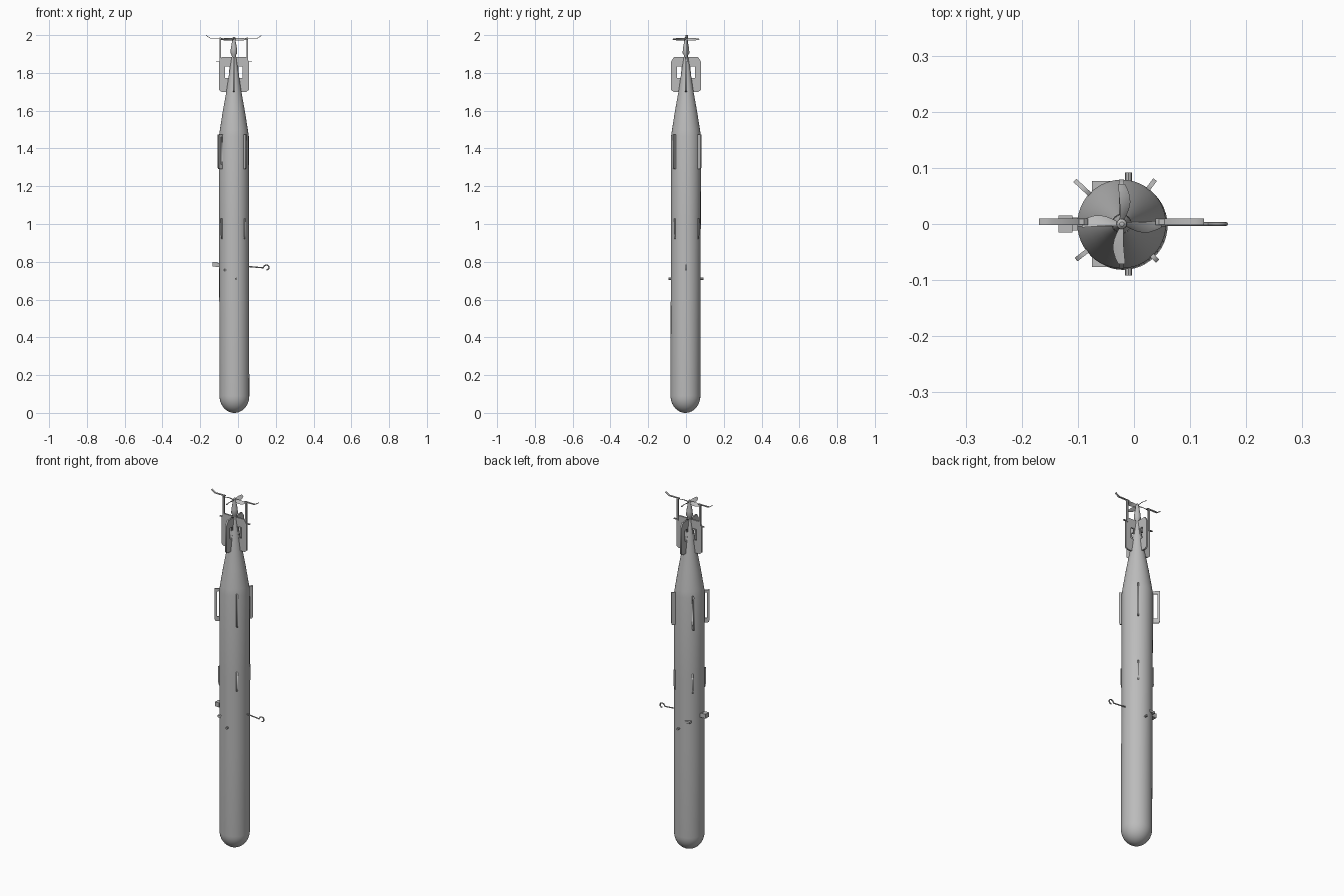
import bpy, bmesh, math
from mathutils import Vector

cube = bpy.data.objects.get("Cube")
if cube:
    bpy.data.objects.remove(cube, do_unlink=True)

AXIS = Vector((-0.022, 0, 0))     # long axis of the hull
R = 0.079                         # hull radius

grey = bpy.data.materials.new("steel grey")
grey.use_nodes = True
grey.diffuse_color = (0.5, 0.5, 0.5, 1)
grey.node_tree.nodes["Principled BSDF"].inputs["Base Color"].default_value = (0.5, 0.5, 0.5, 1)


def add(name, mesh, location=(0, 0, 0), rotation=(0, 0, 0), smooth=False):
    ob = bpy.data.objects.new(name, mesh)
    bpy.context.scene.collection.objects.link(ob)
    ob.location, ob.rotation_euler = location, rotation
    mesh.materials.clear()
    mesh.materials.append(grey)
    if smooth:
        bpy.ops.object.select_all(action='DESELECT')
        ob.select_set(True)
        bpy.context.view_layer.objects.active = ob
        bpy.ops.object.shade_smooth_by_angle(angle=math.radians(35))
    return ob


def finish(name, bm, **kw):
    bmesh.ops.recalc_face_normals(bm, faces=bm.faces)
    mesh = bpy.data.meshes.new(name)
    bm.to_mesh(mesh)
    bm.free()
    return add(name, mesh, **kw)


def loft(name, rings, **kw):
    """Skin equal-sized closed rings and cap both ends."""
    bm = bmesh.new()
    rows = [[bm.verts.new(p) for p in ring] for ring in rings]
    n = len(rows[0])
    for a, b in zip(rows, rows[1:]):
        for i in range(n):
            j = (i + 1) % n
            bm.faces.new((a[i], a[j], b[j], b[i]))
    bm.faces.new(rows[0])
    bm.faces.new(rows[-1])
    return finish(name, bm, **kw)


def lathe(name, profile, sides, lean=0.0):
    """Revolve (radius, z) pairs; lean shifts the low end slightly."""
    rings = []
    for r, z in profile:
        s = lean * max(0, 1 - z / 1.4)
        rings.append([(s + r * math.cos(math.tau * i / sides),
                       -s + r * math.sin(math.tau * i / sides), z) for i in range(sides)])
    return loft(name, rings, location=AXIS, smooth=True)


def from_curve(name, curve, **kw):
    tmp = bpy.data.objects.new(name, curve)
    bpy.context.scene.collection.objects.link(tmp)
    dg = bpy.context.evaluated_depsgraph_get()
    mesh = bpy.data.meshes.new_from_object(tmp.evaluated_get(dg))
    bpy.data.objects.remove(tmp, do_unlink=True)
    return add(name, mesh, **kw)


def spline(curve, points, cyclic):
    s = curve.splines.new('POLY')
    s.points.add(len(points) - 1)
    for p, co in zip(s.points, points):
        p.co = (*co, 0, 1) if len(co) == 2 else (*co, 1)
    s.use_cyclic_u = cyclic


def plate(name, loops, thick, degrees):
    """Flat radial plate from (radius, z) outlines; later loops are holes."""
    c = bpy.data.curves.new(name, 'CURVE')
    c.dimensions, c.fill_mode, c.extrude = '2D', 'BOTH', thick / 2
    for loop in loops:
        spline(c, loop, True)
    return from_curve(name, c, location=AXIS,
                      rotation=(math.pi / 2, 0, math.radians(degrees)))


def rod(name, points, radius):
    c = bpy.data.curves.new(name, 'CURVE')
    c.dimensions, c.bevel_depth, c.bevel_resolution = '3D', radius, 2
    c.use_fill_caps = True
    spline(c, points, False)
    return from_curve(name, c, smooth=True)


def box(name, centre, size, turn=0):
    bm = bmesh.new()
    bmesh.ops.create_cube(bm, size=1)
    bmesh.ops.scale(bm, vec=size, verts=bm.verts)
    return finish(name, bm, location=centre, rotation=(0, 0, turn))


def rect(r0, r1, z0, z1):
    return [(r0, z0), (r1, z0), (r1, z1), (r0, z1)]


# Hull: rounded nose, long cylinder, tapering tail
nose = [(max(0.004, R * math.sin(a)), 0.09 - 0.09 * math.cos(a))
        for a in (math.pi / 2 * i / 10 for i in range(11))]
tail = [(R, 0.6), (R, 1.0), (R, 1.465), (0.074, 1.5), (0.058, 1.6),
        (0.04, 1.7), (0.025, 1.8), (0.012, 1.885)]
lathe("hull", nose + tail, 48, lean=0.003)

# Propeller shaft and hub
lathe("propeller_hub", [(0.008, 1.87), (0.012, 1.895), (0.018, 1.905), (0.016, 1.93),
                        (0.01, 1.965), (0.009, 1.985), (0.004, 1.99)], 16)

# Propeller blades: twisted and slightly swept
for k in range(4):
    rings = []
    for i in range(7):
        t = i / 6
        r = 0.006 + 0.065 * t
        half = 0.004 + 0.008 * math.sin(math.pi * (0.1 + 0.8 * t))
        pitch = math.radians(55 - 35 * t)
        sweep = 0.006 * math.sin(math.pi * t)
        along = Vector((0, math.cos(pitch), math.sin(pitch)))
        across = Vector((0, -math.sin(pitch), math.cos(pitch)))
        mid = Vector((r, -sweep, 1.978))
        rings.append([mid + along * half, mid + across * 0.0015,
                      mid - along * half, mid - across * 0.0015])
    loft(f"propeller_blade_{k + 1}", rings, location=AXIS,
         rotation=(0, 0, math.pi / 2 * k), smooth=True)

# Tail fins with rectangular windows
for k in range(4):
    outline = [(0.034, 1.7), (0.066, 1.7), (0.079, 1.71), (0.079, 1.86),
               (0.063, 1.885), (0.008, 1.885)]
    plate(f"tail_fin_{k + 1}", [outline, rect(0.023, 0.047, 1.772, 1.835)], 0.009, 90 * k)

# Posts and bent strap around the propeller
for side, label in ((1, "left"), (-1, "right")):
    x = AXIS.x + side * 0.0715
    box(f"strap_post_{label}", (x, 0.004, 1.922), (0.009, 0.009, 0.13))
    box(f"post_tab_{label}", (AXIS.x + side * 0.082, 0.004, 1.862), (0.026, 0.01, 0.004))
half_strap = [(0.06, 1.983), (0.126, 1.983), (0.147, 1.997), (0.147, 2.0),
              (0.125, 1.986), (0.06, 1.986)]
for degrees, label in ((0, "left"), (180, "right")):
    ob = plate(f"strap_arm_{label}", [half_strap], 0.011, degrees)
    ob.location.y = 0.004

# Hull fins: solid on one side, slotted frames on the other
for label, degrees, reach, slotted in (("back_left", 53, 0.099, False),
                                       ("back_right", 137, 0.114, True),
                                       ("front_right", 218, 0.103, True),
                                       ("front_left", 314, 0.092, False)):
    loops = [[(0.07, 1.29), (reach - 0.004, 1.29), (reach, 1.3), (reach, 1.475), (0.07, 1.475)]]
    if slotted:
        loops.append(rect(0.081, reach - 0.012, 1.315, 1.46))
    plate(f"rear_hull_fin_{label}", loops, 0.008, degrees)
    plate(f"middle_hull_fin_{label}",
          [[(0.07, 0.92), (0.081, 0.92), (0.085, 0.94), (0.085, 1.03), (0.07, 1.03)]],
          0.008, degrees)

# Small fittings: stepped lug, side pads, pins
box("lug_base", (-0.105, 0, 0.783), (0.03, 0.024, 0.022))
box("lug_cap", (-0.122, 0, 0.787), (0.025, 0.03, 0.025))
for side, label in ((-1, "front"), (1, "back")):
    box(f"side_pad_{label}", (-0.058, side * 0.062, 0.757), (0.034, 0.029, 0.012))
    rod(f"side_pin_{label}", [(-0.01, side * 0.07, 0.71), (-0.01, side * 0.092, 0.71)], 0.006)

# Hooked rod
hook = [(0.045, 0, 0.776), (0.133, 0, 0.768), (0.139, 0, 0.778)]
hook += [(0.151 + 0.013 * math.cos(a), 0, 0.77 + 0.013 * math.sin(a))
         for a in (math.radians(120 - 30 * i) for i in range(8))]
rod("hook", hook, 0.0035)
